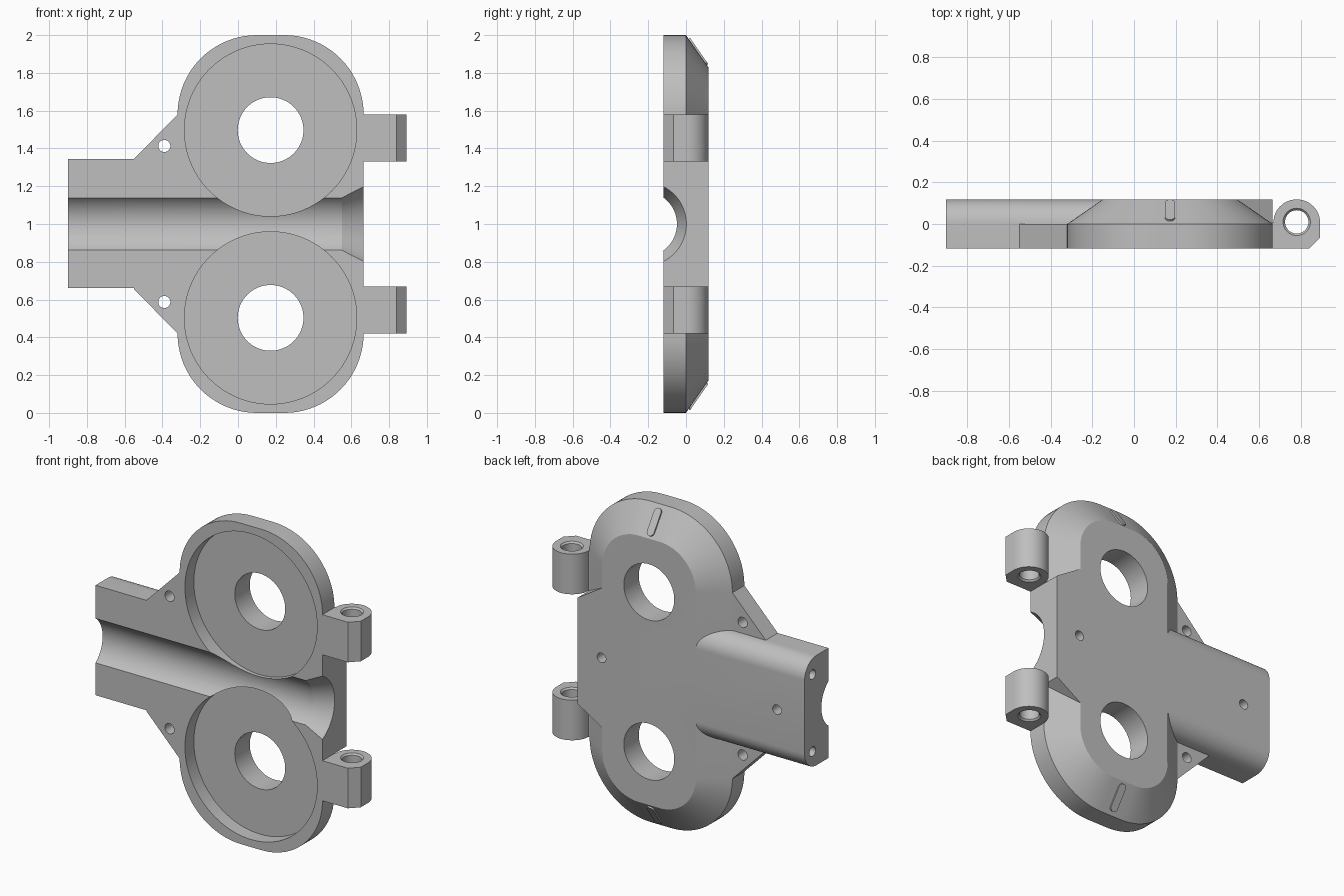
import bpy, bmesh, math
from mathutils import Vector

if "Cube" in bpy.data.objects:
    bpy.data.objects.remove(bpy.data.objects["Cube"], do_unlink=True)

FRONT, BACK, CX = -0.118, 0.118, 0.1725

grey = bpy.data.materials.new("plain_grey")
grey.use_nodes = True
grey.diffuse_color = (0.52, 0.52, 0.52, 1)
grey.node_tree.nodes["Principled BSDF"].inputs["Base Color"].default_value = grey.diffuse_color


def loft(name, loops):
    """Closed solid through matching loops of points."""
    bm = bmesh.new()
    rings = [[bm.verts.new(p) for p in loop] for loop in loops]
    n = len(rings[0])
    for a, b in zip(rings, rings[1:]):
        for i in range(n):
            j = (i + 1) % n
            bm.faces.new((a[i], a[j], b[j], b[i]))
    bm.faces.new(rings[0])
    bm.faces.new(rings[-1])
    bmesh.ops.recalc_face_normals(bm, faces=bm.faces)
    mesh = bpy.data.meshes.new(name)
    bm.to_mesh(mesh)
    bm.free()
    mesh.materials.append(grey)
    ob = bpy.data.objects.new(name, mesh)
    bpy.context.collection.objects.link(ob)
    return ob


def arc(cx, cy, r, start, end, steps):
    return [(cx + r * math.cos(math.radians(start + (end - start) * i / steps)),
             cy + r * math.sin(math.radians(start + (end - start) * i / steps)))
            for i in range(steps + 1)]


def turned(name, axis, centre, stations, steps=64):
    """Round solid along an axis from (position, radius) stations."""
    loops = []
    for pos, r in stations:
        loop = []
        for a, b in arc(centre[0], centre[1], r, 0, 360, steps)[:-1]:
            loop.append({"x": (pos, a, b), "y": (a, pos, b), "z": (a, b, pos)}[axis])
        loops.append(loop)
    return loft(name, loops)


def outline(y, inset):
    """Rounded rectangle of the body at depth y."""
    hx, hz, r = 0.4925 - inset, 1 - inset, 0.42 - inset
    pts = []
    for k, (sx, sz) in enumerate([(1, 1), (-1, 1), (-1, -1), (1, -1)]):
        pts += arc(CX + sx * (hx - r), 1 + sz * (hz - r), r, 90 * k, 90 * k + 90, 20)
    return [(x, y, z) for x, z in pts]


def flat(name, pts, y0, y1):
    return loft(name, [[(x, y, z) for x, z in pts] for y in (y0, y1)])


def flip(side, z):
    return z if side > 0 else 2 - z


# Main body with bevelled back
body = loft("housing_body", [outline(FRONT, 0), outline(0, 0), outline(BACK, 0.17)])
adds, cuts = [], []

# Arm with rounded back edges
r = 0.115
section = [(FRONT, 0.66), (FRONT, 1.345)]
section += arc(BACK - r, 1.345 - r, r, 90, 0, 12) + arc(BACK - r, 0.66 + r, r, 0, -90, 12)
adds.append(loft("arm", [[(x, y, z) for y, z in section] for x in (-0.9, 0.3)]))

# Back plate between the lugs
adds.append(flat("back_plate", [(0.665, 0.67), (0.665, 1.33), (0.49, 1.44), (0.3, 1.44),
                                (0.3, 0.56), (0.49, 0.56)], FRONT, BACK))

for side, word in ((1, "upper"), (-1, "lower")):
    # Triangular gusset and its screw hole
    tri = [(-0.55, 1.345), (-0.32, 1.58), (-0.2, 1.58), (-0.2, 1.2), (-0.55, 1.2)]
    adds.append(flat(word + "_gusset", [(x, flip(side, z)) for x, z in tri], FRONT, 0))
    cuts.append(turned("gusset_hole", "y", (-0.39, flip(side, 1.413)),
                       [(-0.3, 0.032), (0.3, 0.032)], 32))
    # Hinge lug with countersunk pin hole
    lug = [(0.6, FRONT), (0.84, FRONT), (0.892, -0.065)]
    lug += arc(0.78, 0.006, 0.112, 0, 180, 24) + [(0.6, 0.006)]
    z0, z1 = sorted((flip(side, 1.33), flip(side, 1.58)))
    adds.append(loft(word + "_lug", [[(x, y, z) for x, y in lug] for z in (z0, z1)]))
    cuts.append(turned("pin_hole", "z", (0.78, 0.01),
                       [(z0 - 0.01, 0.075), (z0 + 0.01, 0.056),
                        (z1 - 0.01, 0.056), (z1 + 0.01, 0.075)], 40))
    # Round pocket and through hole
    centre = (CX, flip(side, 1.497))
    cuts.append(turned("pocket", "y", centre, [(-0.3, 0.456), (-0.03, 0.456)], 96))
    cuts.append(turned("axle_hole", "y", centre, [(-0.3, 0.174), (0.3, 0.174)]))
    # Blind hole in the arm end
    cuts.append(turned("end_hole", "x", (0.04, flip(side, 1.24)),
                       [(-1, 0.03), (-0.75, 0.03)], 32))

# Channel with flared mouth
cuts.append(turned("channel", "x", (-0.22, 1),
                   [(-1, 0.172), (0.55, 0.172), (0.665, 0.222), (0.75, 0.26)], 96))

# Blind holes on the back
for x in (0.5, -0.71):
    cuts.append(turned("back_hole", "y", (x, 1), [(0.04, 0.03), (0.2, 0.03)], 32))

# Join and cut
for group, mode in ((adds, "UNION"), (cuts, "DIFFERENCE")):
    for ob in group:
        m = body.modifiers.new(ob.name, "BOOLEAN")
        m.operation, m.solver, m.object = mode, "EXACT", ob
        ob.hide_render = True
bpy.context.view_layer.update()
done = bpy.data.meshes.new_from_object(body.evaluated_get(bpy.context.evaluated_depsgraph_get()))
body.modifiers.clear()
body.data = done
for ob in adds + cuts:
    bpy.data.objects.remove(ob, do_unlink=True)

# Raised marks on the bevels
parts = [body]
for side, word in ((1, "upper"), (-1, "lower")):
    along = Vector((0, 0.118, -0.17 * side)).normalized()
    out = Vector((0, 0.17, 0.118 * side)).normalized()
    mid = Vector((CX, 0.062, flip(side, 1.911)))
    pill = arc(0, 0.06, 0.024, 0, 180, 12) + arc(0, -0.06, 0.024, 180, 360, 12)
    parts.append(loft(word + "_mark", [[mid + Vector((a, 0, 0)) + along * b + out * h
                                        for a, b in pill] for h in (-0.015, 0.009)]))

# Smooth curves, sharp edges
for ob in bpy.context.selected_objects:
    ob.select_set(False)
for ob in parts:
    ob.select_set(True)
bpy.context.view_layer.objects.active = body
bpy.ops.object.shade_smooth_by_angle(angle=math.radians(18))
